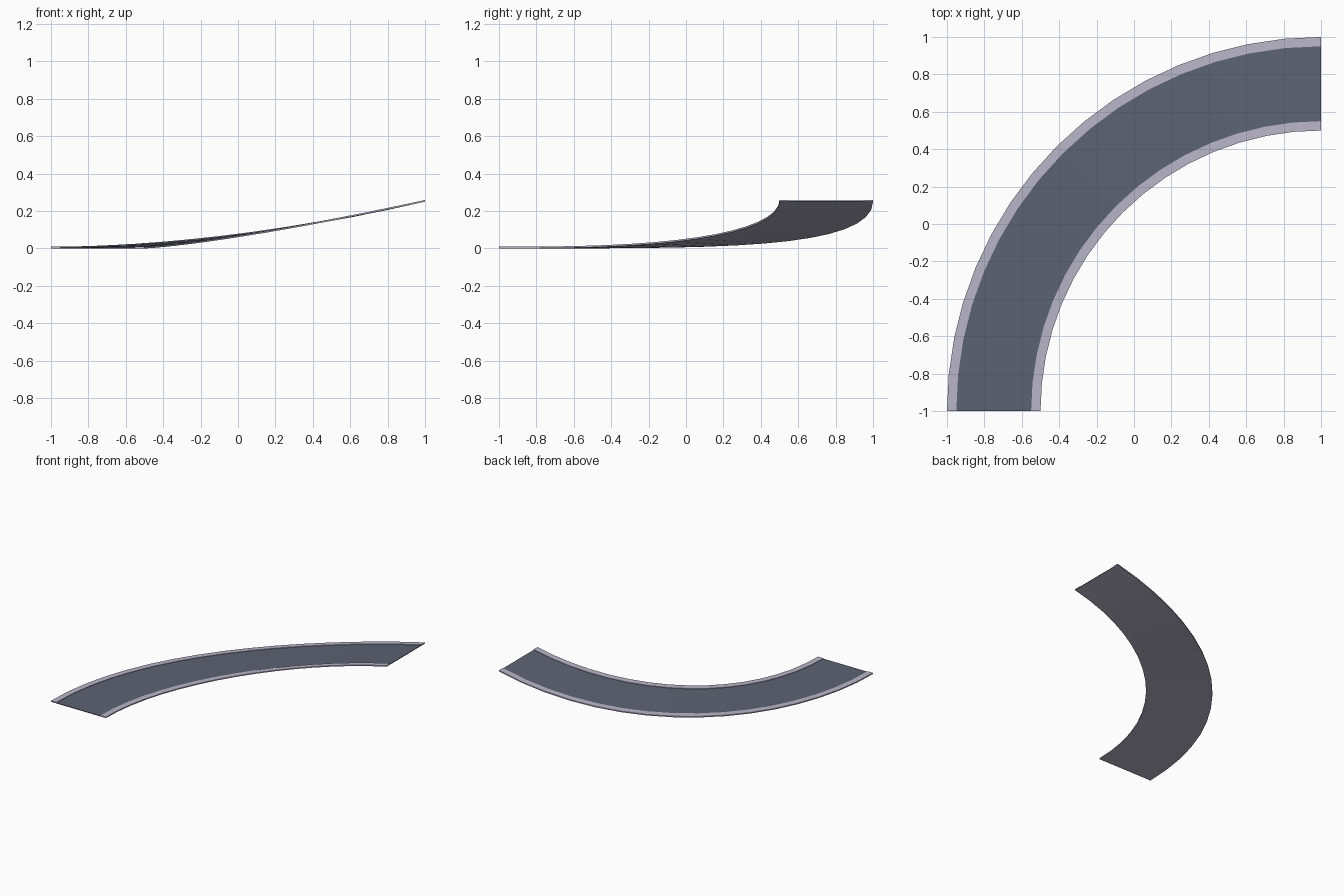
import bpy, bmesh, math

if "Cube" in bpy.data.objects:
    bpy.data.objects.remove(bpy.data.objects["Cube"])

SEG = 16              # flat segments along the quarter turn
R_IN, R_OUT = 1.5, 2.0
RISE, KERB, ROAD = 0.25, 0.009, 0.005


def material(name, rgb):
    m = bpy.data.materials.new(name)
    m.diffuse_color = (*rgb, 1)
    m.use_nodes = True
    m.node_tree.nodes["Principled BSDF"].inputs["Base Color"].default_value = m.diffuse_color
    return m


kerb_mat = material("light_kerb", (0.48, 0.46, 0.58))
road_mat = material("dark_asphalt", (0.108, 0.124, 0.17))


def ground(r, t):
    """Point on the rising, slightly twisted underside of the bend."""
    a = t * math.pi / 2
    u = 1 - math.cos(a)
    inner, outer = RISE * u ** 1.3, RISE * u ** 1.85
    k = (r - R_IN) / (R_OUT - R_IN)
    return 1 - r * math.cos(a), -1 + r * math.sin(a), inner + (outer - inner) * k


# cross-section: (radius, height above underside)
a, b = R_IN + 0.05, R_OUT - 0.05
section = [(R_IN, 0), (R_IN, KERB), (a, KERB), (a, ROAD),
           (b, ROAD), (b, KERB), (R_OUT, KERB), (R_OUT, 0),
           (b, 0), (a, 0)]
N = len(section)

bm = bmesh.new()
rings = []
for i in range(SEG + 1):
    ring = []
    for r, h in section:
        x, y, z = ground(r, i / SEG)
        ring.append(bm.verts.new((x, y, z + h)))
    rings.append(ring)

# skin between the sections; only the recessed strip is asphalt
for p, q in zip(rings, rings[1:]):
    for j in range(N):
        k = (j + 1) % N
        f = bm.faces.new((p[j], p[k], q[k], q[j]))
        f.material_index = 1 if j == 3 else 0

# end caps: kerb, road, kerb
for ring in (rings[0], rings[-1]):
    for ids, mat in (((0, 1, 2, 3, 9), 0), ((9, 3, 4, 8), 1), ((8, 4, 5, 6, 7), 0)):
        bm.faces.new([ring[i] for i in ids]).material_index = mat

bmesh.ops.recalc_face_normals(bm, faces=bm.faces)
mesh = bpy.data.meshes.new("curved_ramp_road")
bm.to_mesh(mesh)
bm.free()
mesh.materials.append(kerb_mat)
mesh.materials.append(road_mat)
road = bpy.data.objects.new("curved_ramp_road", mesh)
bpy.context.collection.objects.link(road)
